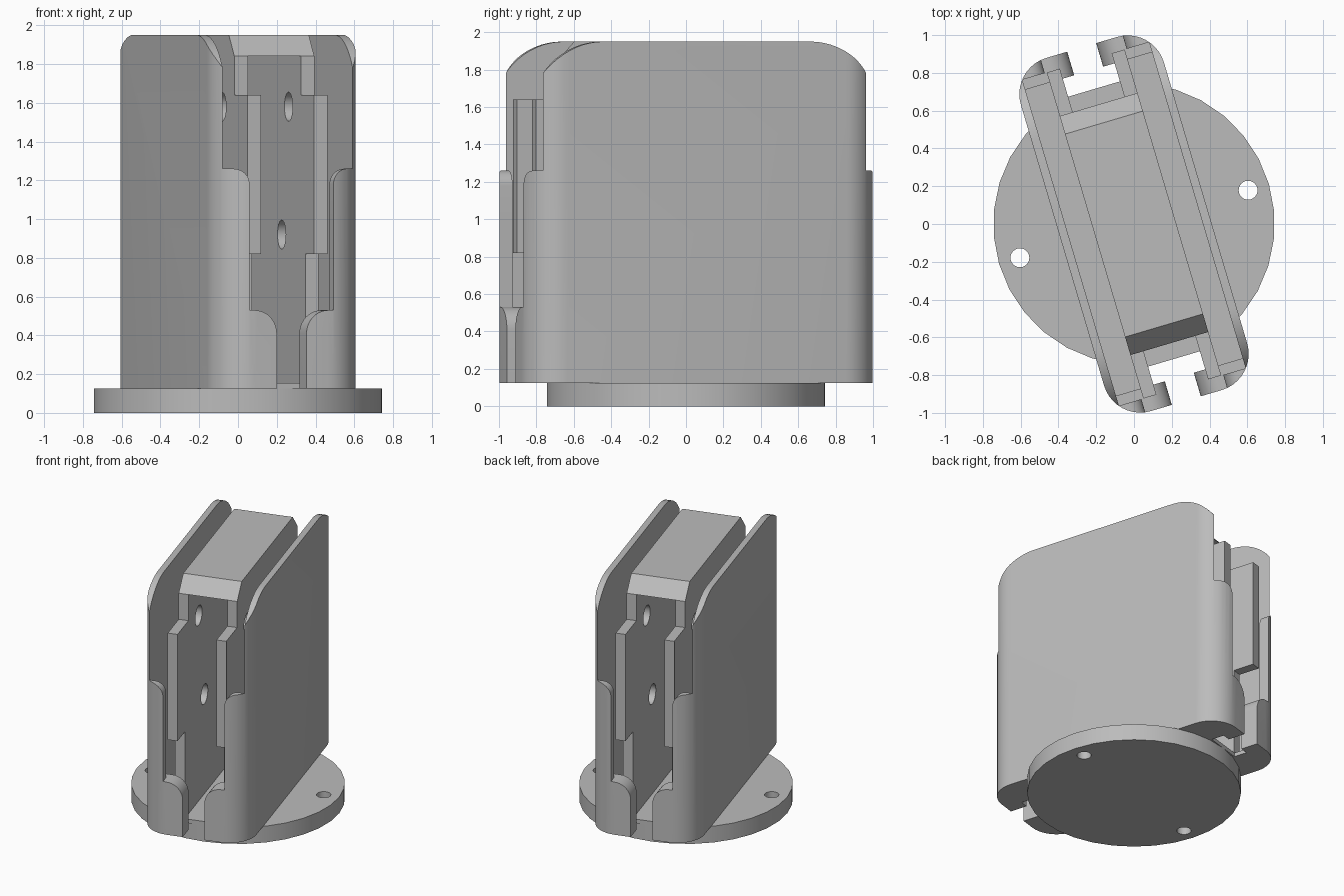
import bpy
import bmesh
from math import sin, cos, pi, radians
from mathutils import Matrix

cube = bpy.data.objects.get("Cube")
if cube:
    bpy.data.objects.remove(cube, do_unlink=True)

TURN = Matrix.Rotation(radians(16.5), 4, "Z")

grey = bpy.data.materials.new("light grey plastic")
grey.use_nodes = True
COLOUR = (0.5, 0.5, 0.5, 1)
grey.diffuse_color = COLOUR
grey.node_tree.nodes["Principled BSDF"].inputs["Base Color"].default_value = COLOUR


def arc(ca, cb, r, start, end, n=10):
    """Points on a circular arc, angles in degrees."""
    steps = [radians(start + (end - start) * i / n) for i in range(n + 1)]
    return [(ca + r * cos(t), cb + r * sin(t)) for t in steps]


def mirrored(half):
    """Close a half profile by mirroring its first coordinate."""
    return half + [(-a, b) for a, b in reversed(half)]


def prism(name, profile, axis, low, high):
    """Extrude a 2D profile along one axis."""
    place = {"X": lambda a, b, d: (d, a, b),
             "Y": lambda a, b, d: (a, d, b),
             "Z": lambda a, b, d: (a, b, d)}[axis]
    bm = bmesh.new()
    lower = [bm.verts.new(place(a, b, low)) for a, b in profile]
    upper = [bm.verts.new(place(a, b, high)) for a, b in profile]
    bm.faces.new(lower)
    bm.faces.new(upper)
    for i in range(len(profile)):
        j = (i + 1) % len(profile)
        bm.faces.new((lower[i], lower[j], upper[j], upper[i]))
    bmesh.ops.recalc_face_normals(bm, faces=bm.faces)
    mesh = bpy.data.meshes.new(name)
    bm.to_mesh(mesh)
    bm.free()
    mesh.materials.append(grey)
    obj = bpy.data.objects.new(name, mesh)
    bpy.context.collection.objects.link(obj)
    return obj


def box(name, x, y, z):
    return prism(name, [(x[0], y[0]), (x[1], y[0]), (x[1], y[1]), (x[0], y[1])], "Z", *z)


def carve(obj, cutters, operation="DIFFERENCE"):
    """Apply booleans and remove the cutters."""
    for cutter in cutters:
        cutter.hide_render = True
        mod = obj.modifiers.new("cut", "BOOLEAN")
        mod.operation = operation
        mod.solver = "EXACT"
        mod.object = cutter
        evaluated = obj.evaluated_get(bpy.context.evaluated_depsgraph_get())
        mesh = bpy.data.meshes.new_from_object(evaluated)
        obj.modifiers.clear()
        obj.data = mesh
        bpy.data.objects.remove(cutter, do_unlink=True)


def finish(obj):
    """Turn the part to its final heading and shade it."""
    obj.data.transform(TURN)
    bpy.ops.object.select_all(action="DESELECT")
    obj.select_set(True)
    bpy.context.view_layer.objects.active = obj
    bpy.ops.object.shade_smooth_by_angle(angle=radians(30))


# Round base with two screw holes
base = prism("base_disc", arc(0, 0, 0.745, 0, 348.75, 31), "Z", 0, 0.125)
carve(base, [prism("screw_hole", arc(s * 0.63, 0, 0.05, 0, 345, 23), "Z", -0.1, 0.3)
             for s in (-1, 1)])
finish(base)

# Outer shell: rounded plan, with the top ends rounded along its length
plan = mirrored(arc(0.195, -0.775, 0.2, -90, 0) + arc(0.195, 0.775, 0.2, 0, 90))
shell = prism("outer_shell", plan, "Z", 0.125, 1.95)
side = mirrored([(0.975, 0)] + arc(0.575, 1.55, 0.4, 0, 90, 16))
carve(shell, [prism("side_outline", side, "X", -1, 1)], "INTERSECT")

# Hollow inside, deeper above the thick lower lips
cavity = mirrored([(0.845, 0.155), (0.845, 0.53), (0.9, 0.53), (0.9, 2.1)])
cuts = [prism("cavity", cavity, "X", -0.35, 0.35)]

# Stepped end openings with rounded lip corners
lower = mirrored([(0.08, 0)] + arc(0.2, 0.41, 0.12, 180, 90)
                 + [(0.226, 0.53), (0.226, 1)])
upper = mirrored([(0.226, 0.8)] + arc(0.306, 1.18, 0.08, 180, 90)
                 + [(0.6, 1.26), (0.6, 2.1)])
for s in (-1, 1):
    cuts.append(prism("lower_opening", lower, "Y", *sorted((s * 0.84, s * 1.1))))
    cuts.append(prism("upper_opening", upper, "Y", *sorted((s * 0.9, s * 1.1))))
    cuts.append(box("floor_notch", (-0.143, 0.143),
                    sorted((s * 0.745, s * 0.845)), (0, 0.3)))
carve(shell, cuts)
finish(shell)

# Inner channel walls with stepped ends and round holes
wall = mirrored([(0.74, 0.13), (0.74, 0.82), (0.9, 0.82), (0.9, 1.64),
                 (0.66, 1.64), (0.66, 1.84), (0.56, 1.95)])
for s, name in ((-1, "right_channel_wall"), (1, "left_channel_wall")):
    rail = prism(name, wall, "X", *sorted((s * 0.143, s * 0.215)))
    carve(rail, [prism("wall_hole", arc(t * y, z, 0.075, 0, 345, 23), "X", -0.5, 0.5)
                 for t in (-1, 1) for y, z in ((0.435, 1.58), (0.31, 0.92))])
    finish(rail)

# Chamfered lid joining the channel walls
lid = mirrored([(0.66, 1.84), (0.56, 1.95)])
finish(prism("channel_lid", lid, "X", -0.143, 0.143))
